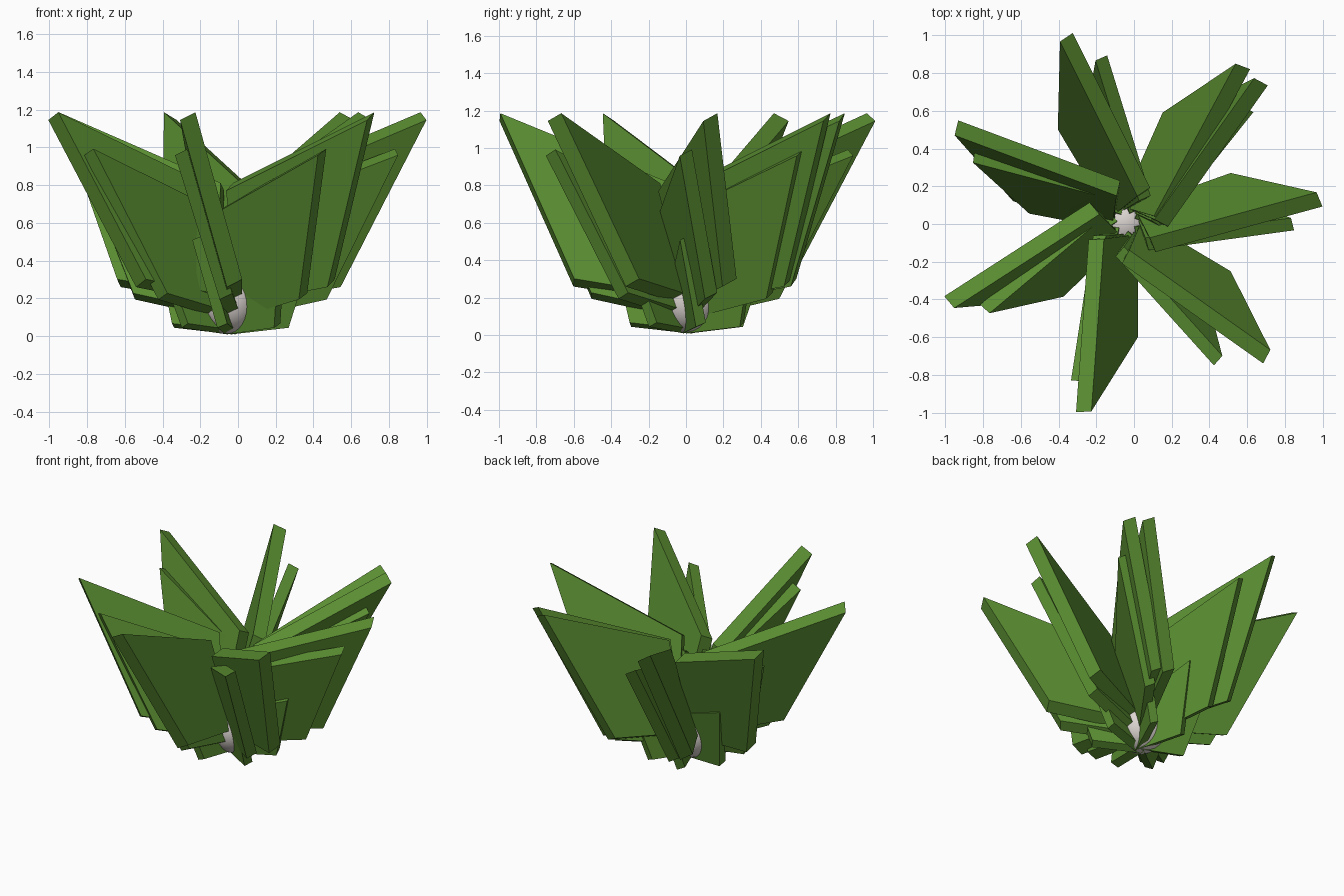
import bpy, bmesh, math
from mathutils import Vector, Matrix

if "Cube" in bpy.data.objects:
    bpy.data.objects.remove(bpy.data.objects["Cube"])

CENTRE = Vector((-0.04, 0.01, 0.0))


def material(name, rgb):
    m = bpy.data.materials.new(name)
    m.diffuse_color = (*rgb, 1.0)
    m.use_nodes = True
    m.node_tree.nodes["Principled BSDF"].inputs["Base Color"].default_value = m.diffuse_color
    return m


green = material("leaf green", (0.102, 0.268, 0.031))
cream = material("pale core", (0.72, 0.67, 0.64))


def leaf(name, profile, thickness, angle):
    """Flat slab from a leaning four-sided profile, turned about the core."""
    turn = Matrix.Rotation(math.radians(angle), 4, 'Z')
    pts = [Vector(p) for p in profile]
    across = (pts[2] - pts[0]).cross(pts[3] - pts[1]).normalized()
    if across.y < 0:
        across.negate()
    across.z += 0.2  # ends are cut slightly askew
    bm = bmesh.new()
    sides = []
    for s in (-0.5, 0.5):
        sides.append([bm.verts.new(turn @ (p + across * thickness * s) + CENTRE) for p in pts])
    a, b = sides
    bm.faces.new(a[::-1])
    bm.faces.new(b)
    for i in range(4):
        j = (i + 1) % 4
        bm.faces.new((a[i], a[j], b[j], b[i]))
    bmesh.ops.recalc_face_normals(bm, faces=bm.faces[:])
    mesh = bpy.data.meshes.new(name)
    bm.to_mesh(mesh)
    bm.free()
    mesh.materials.append(green)
    obj = bpy.data.objects.new(name, mesh)
    bpy.context.collection.objects.link(obj)


# Profiles: outer tip, outer foot, inner foot, inner top as (radial, sideways, height)
layers = {
    "outer_leaf": (
        [(1.03, 0, 1.165), (0.59, 0.155, 0.28), (0.06, 0.034, 0.19), (0.124, -0.136, 0.79)],
        0.085, [257.3, 316.2, 6.7, 53.2, 46.2, 108, 151, 204.3]),
    "middle_leaf": (
        [(0.88, 0, 0.975), (0.50, 0.13, 0.21), (0.05, 0.03, 0.11), (0.11, -0.115, 0.68)],
        0.07, [252.8, 303.5, 359.3, 43, 98.7, 156.7, 211.5]),
    "inner_leaf": (
        [(0.45, 0, 0.52), (0.30, 0.08, 0.055), (0.0, 0.0, 0.02), (0.05, -0.05, 0.36)],
        0.055, [247, 308, 358, 53, 99, 153, 204]),
}
for name, (profile, thickness, angles) in layers.items():
    for angle in angles:
        leaf(name, profile, thickness, angle)

# Smooth egg-shaped core
bpy.ops.mesh.primitive_uv_sphere_add(segments=32, ring_count=16, radius=1,
                                     location=CENTRE + Vector((-0.01, 0, 0.19)))
core = bpy.context.object
core.name = "core"
core.scale = (0.165, 0.165, 0.18)
core.data.materials.append(cream)
bpy.ops.object.shade_smooth()
